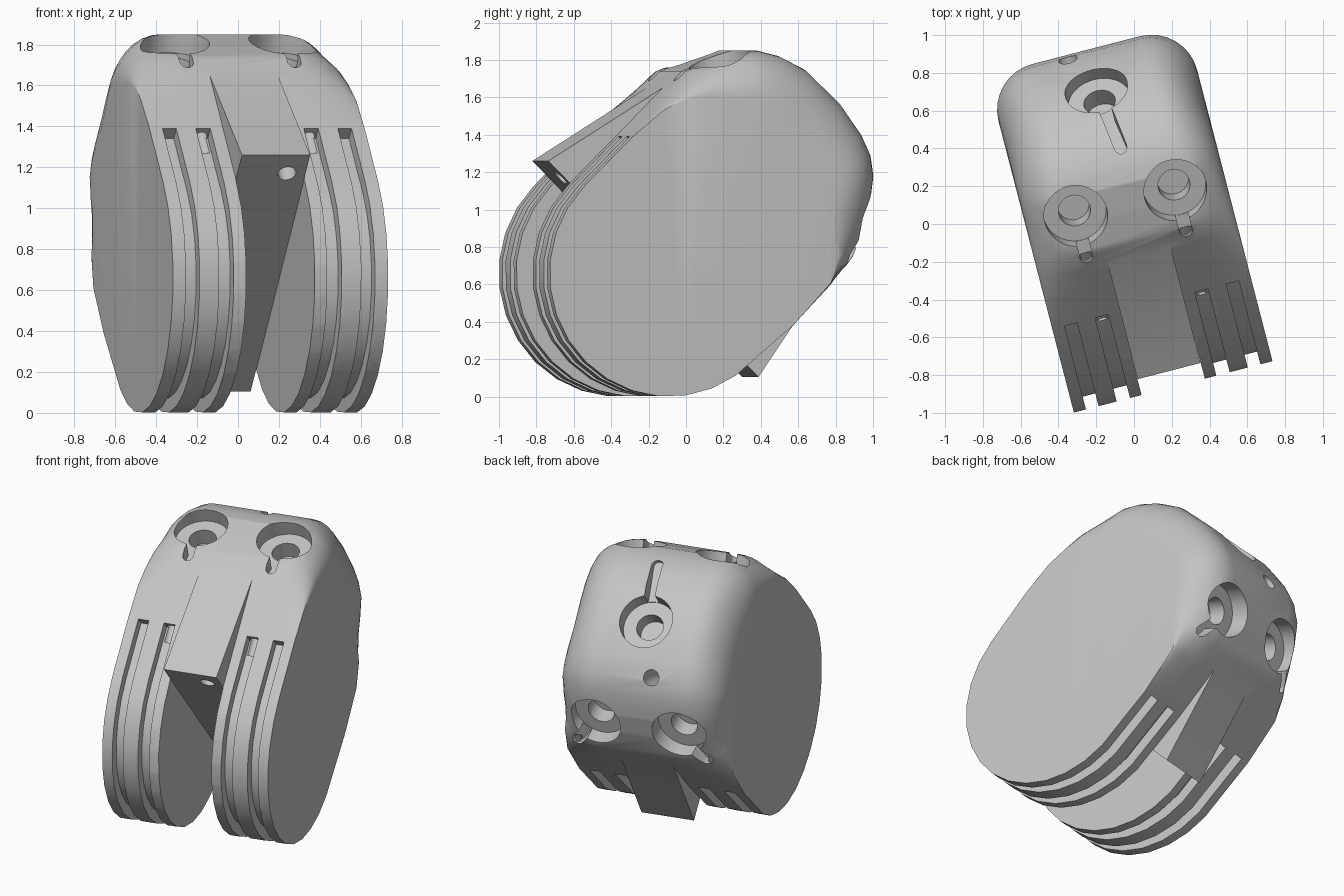
import bpy, bmesh, math
from mathutils import Vector, Matrix

old = bpy.data.objects.get("Cube")
if old:
    bpy.data.objects.remove(old, do_unlink=True)

grey = bpy.data.materials.new("light_grey")
grey.use_nodes = True
colour = (0.55, 0.55, 0.55, 1)
grey.diffuse_color = colour
grey.node_tree.nodes["Principled BSDF"].inputs["Base Color"].default_value = colour


def make_object(name, bm):
    bmesh.ops.triangulate(bm, faces=bm.faces)
    bmesh.ops.recalc_face_normals(bm, faces=bm.faces)
    mesh = bpy.data.meshes.new(name)
    bm.to_mesh(mesh)
    bm.free()
    mesh.materials.append(grey)
    obj = bpy.data.objects.new(name, mesh)
    bpy.context.collection.objects.link(obj)
    return obj


def loft(name, rings):
    """Join rings of 3D points, equal in count, and cap both ends."""
    bm = bmesh.new()
    rings = [[bm.verts.new(p) for p in ring] for ring in rings]
    for a, b in zip(rings, rings[1:]):
        for i in range(len(a)):
            j = (i + 1) % len(a)
            bm.faces.new((a[i], a[j], b[j], b[i]))
    bm.faces.new(rings[0])
    bm.faces.new(rings[-1])
    return make_object(name, bm)


def prism(name, x0, x1, pts):
    return loft(name, [[(x, y, z) for y, z in pts] for x in (x0, x1)])


def cylinder(name, start, end, radius, sides=32):
    start, end = Vector(start), Vector(end)
    axis = end - start
    turn = axis.to_track_quat('Z', 'Y').to_matrix().to_4x4()
    bm = bmesh.new()
    bmesh.ops.create_cone(bm, cap_ends=True, segments=sides, radius1=radius, radius2=radius,
                          depth=axis.length,
                          matrix=Matrix.Translation((start + end) / 2) @ turn)
    return make_object(name, bm)


def volume(mesh):
    bm = bmesh.new()
    bm.from_mesh(mesh)
    size = bm.calc_volume(signed=True)
    bm.free()
    return size


def combine(target, tool, operation='DIFFERENCE'):
    """Boolean the tool into the target, keeping the first solver with a sound volume."""
    low, high = (0.7, 0.99999) if operation == 'DIFFERENCE' else (1.00001, 1.3)
    before = volume(target.data)
    mod = target.modifiers.new("combine", 'BOOLEAN')
    mod.operation, mod.object = operation, tool
    result = target.data
    for solver in ('MANIFOLD', 'EXACT'):
        mod.solver = solver
        bpy.context.view_layer.update()
        graph = bpy.context.evaluated_depsgraph_get()
        mesh = bpy.data.meshes.new_from_object(target.evaluated_get(graph))
        if low < volume(mesh) / before < high:
            result = mesh
            break
    target.modifiers.remove(mod)
    target.data = result
    bpy.data.objects.remove(tool, do_unlink=True)


HALF, FILLET, GAP = 0.543, 0.25, 0.172
CENTRE, RADIUS = (-0.23, 0.66), 0.66


def fin_path(r):
    """Round nose outline, offset to radius r, with straight tangent ends."""
    k = (r - RADIUS) * 0.707
    pts = [(-0.43 - k, 1.39 + k)]
    for i in range(15):
        a = math.radians(135 + 182 * i / 14)
        pts.append((CENTRE[0] + r * math.cos(a), CENTRE[1] + r * math.sin(a)))
    return pts + [(0.46 + k, 0.385 - k)]


# Body: side outline with rounding weight, lofted so back and top corners roll over
outline = [(y, z, 0) for y, z in fin_path(RADIUS)]
outline += [(0.68, 0.59, 0.1), (0.80, 0.70, 0.5), (0.84, 0.745, 0.8), (0.90, 0.89, 1),
            (0.935, 1.02, 1), (0.955, 1.18, 1), (0.94, 1.29, 1.15), (0.89, 1.40, 1.3),
            (0.77, 1.57, 1.5), (0.58, 1.75, 1.5), (0.44, 1.82, 1.3), (0.32, 1.85, 1.15),
            (0.22, 1.85, 1), (0.07, 1.80, 0.85), (-0.08, 1.74, 0.6), (-0.17, 1.65, 0.3),
            (-0.28, 1.54, 0.08)]


def section(x, d):
    """Side outline at x, drawn in by d towards the middle of the body."""
    ring = []
    for y, z, w in outline:
        p = Vector((x, y, z))
        ring.append(p + (Vector((x, 0.3, 1.1)) - p).normalized() * d * w)
    return ring


rings = []
for side in (-1, 1):
    for i in range(9):
        t = math.radians(90 * (i if side > 0 else 8 - i) / 8)
        rings.append(section(side * (HALF - FILLET + FILLET * math.sin(t)),
                             FILLET * (1 - math.cos(t))))
body = loft("finger_link_body", rings)

# Central stop block standing proud at front and underside
combine(body, prism("stop_block", -GAP, GAP,
                    [(-0.80, 1.26), (-0.09, 1.70), (0.3, 1.2), (0.74, 0.655), (0.36, 0.105),
                     (0.0, 0.3)]), 'UNION')
# Open gap between the two arms
combine(body, prism("arm_gap", -GAP - 0.001, GAP + 0.001,
                    [(-0.80, 1.26), (0.36, 0.105), (0.36, -0.5), (-1.5, -0.5), (-1.5, 1.26)]))

# Two grooves around the nose of each arm
groove = fin_path(RADIUS + 0.1) + fin_path(RADIUS - 0.07)[::-1]
for side in (-1, 1):
    for inner, outer in ((0.236, 0.309), (0.408, 0.477)):
        combine(body, prism("groove", side * inner, side * outer, groove))


def keyhole(point, axis, notch, length, depth=0.11):
    """Round recess with a deeper bore and a narrow channel leading away."""
    p, n = Vector(point), Vector(axis).normalized()
    side = n.cross(Vector(notch)).normalized()
    d = side.cross(n)
    combine(body, cylinder("recess", p - n * depth, p + n * 0.2, 0.168, 48))
    combine(body, cylinder("bore", p - n * (depth + 0.11), p - n * 0.03, 0.085))
    # Channel with straight sides and a round outer end
    across = [(0.11, -0.034), (0.11, 0.034)]
    for i in range(9):
        a = math.radians(90 - 180 * i / 8)
        across.append((length + 0.034 * math.cos(a), 0.034 * math.sin(a)))
    combine(body, loft("channel", [[p + d * u + side * v + n * h for u, v in across]
                                   for h in (0.005 - depth, 0.13)]))


keyhole((0, 0.745, 1.6), (0, 0.68, 0.73), (0.12, -0.73, 0.68), 0.40)
for side in (-1, 1):
    x = side * 0.272
    keyhole((x, 0.115, 1.815), (0, -0.3, 0.95), (0, -0.95, -0.3), 0.24)
    keyhole((x, 0.905, 0.94), (0, 0.97, -0.25), (side * 0.6, -0.2, -0.78), 0.26)
    # Cord tunnels from the channels to the grooves
    combine(body, cylinder("upper_tunnel", (x, -0.09, 1.65), (x, -0.46, 1.28), 0.03, 20))
    x = side * 0.443
    combine(body, cylinder("lower_tunnel", (x, 0.76, 0.744), (x, 0.40, 0.41), 0.03, 20))

# Small drilled holes in the stop block and the back
combine(body, cylinder("front_hole", (0.078, -0.80, 1.08), (0.078, -0.56, 1.32), 0.045))
combine(body, cylinder("back_hole", (-0.105, 1.05, 1.34), (-0.105, 0.70, 1.25), 0.05))

body.location = (-0.0145, -0.004, 0)
body.rotation_euler = (0, 0, math.radians(14.5))
bpy.ops.object.select_all(action='DESELECT')
body.select_set(True)
bpy.context.view_layer.objects.active = body
bpy.ops.object.shade_smooth_by_angle(angle=math.radians(30))
